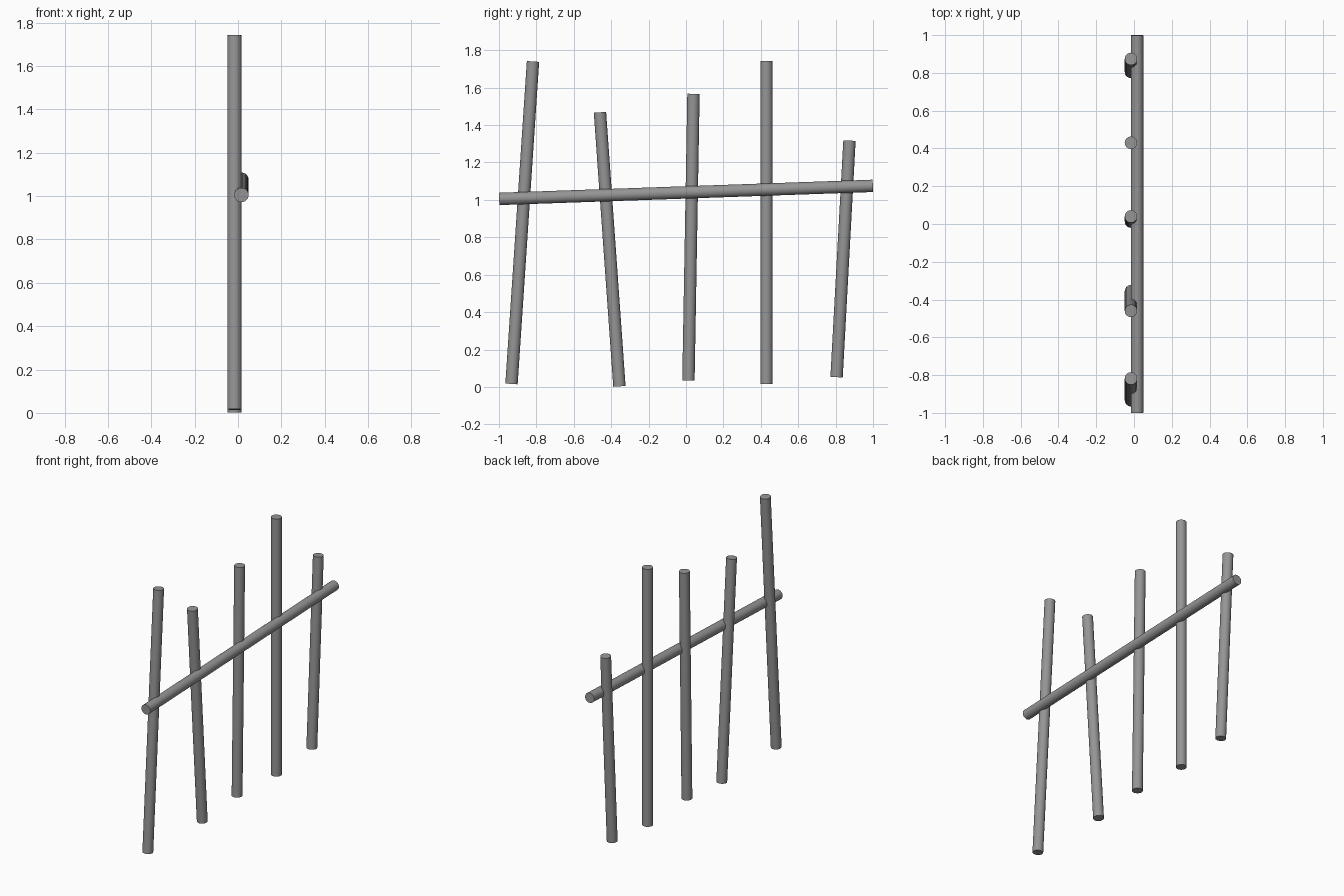
import bpy
import math
from mathutils import Vector

cube = bpy.data.objects.get("Cube")
if cube:
    bpy.data.objects.remove(cube, do_unlink=True)

# One plain grey for every pole
grey = bpy.data.materials.new("grey")
grey.use_nodes = True
colour = (0.3, 0.3, 0.3, 1)
grey.diffuse_color = colour
grey.node_tree.nodes["Principled BSDF"].inputs["Base Color"].default_value = colour

RADIUS = 0.033
OFFSET = 0.016


def pole(name, start, end):
    """Round pole with flat ends between two points."""
    start, end = Vector(start), Vector(end)
    axis = end - start
    bpy.ops.mesh.primitive_cylinder_add(
        vertices=32, radius=RADIUS, depth=axis.length, location=(start + end) / 2)
    ob = bpy.context.object
    ob.name = name
    ob.rotation_euler = axis.to_track_quat("Z", "Y").to_euler()
    ob.data.materials.append(grey)
    bpy.ops.object.shade_smooth_by_angle(angle=math.radians(40))
    return ob


# Leaning uprights: bottom y, bottom z, top y, top z
uprights = [
    (-0.933, 0.016, -0.818, 1.74),
    (-0.356, 0.003, -0.46, 1.468),
    (0.013, 0.034, 0.04, 1.567),
    (0.43, 0.016, 0.43, 1.743),
    (0.805, 0.052, 0.874, 1.317),
]
for i, (y0, z0, y1, z1) in enumerate(uprights, 1):
    pole(f"upright_{i}", (-OFFSET, y0, z0), (-OFFSET, y1, z1))

# Sloping rail that ties the uprights together
pole("rail", (OFFSET, -0.999, 1.005), (OFFSET, 0.999, 1.075))
